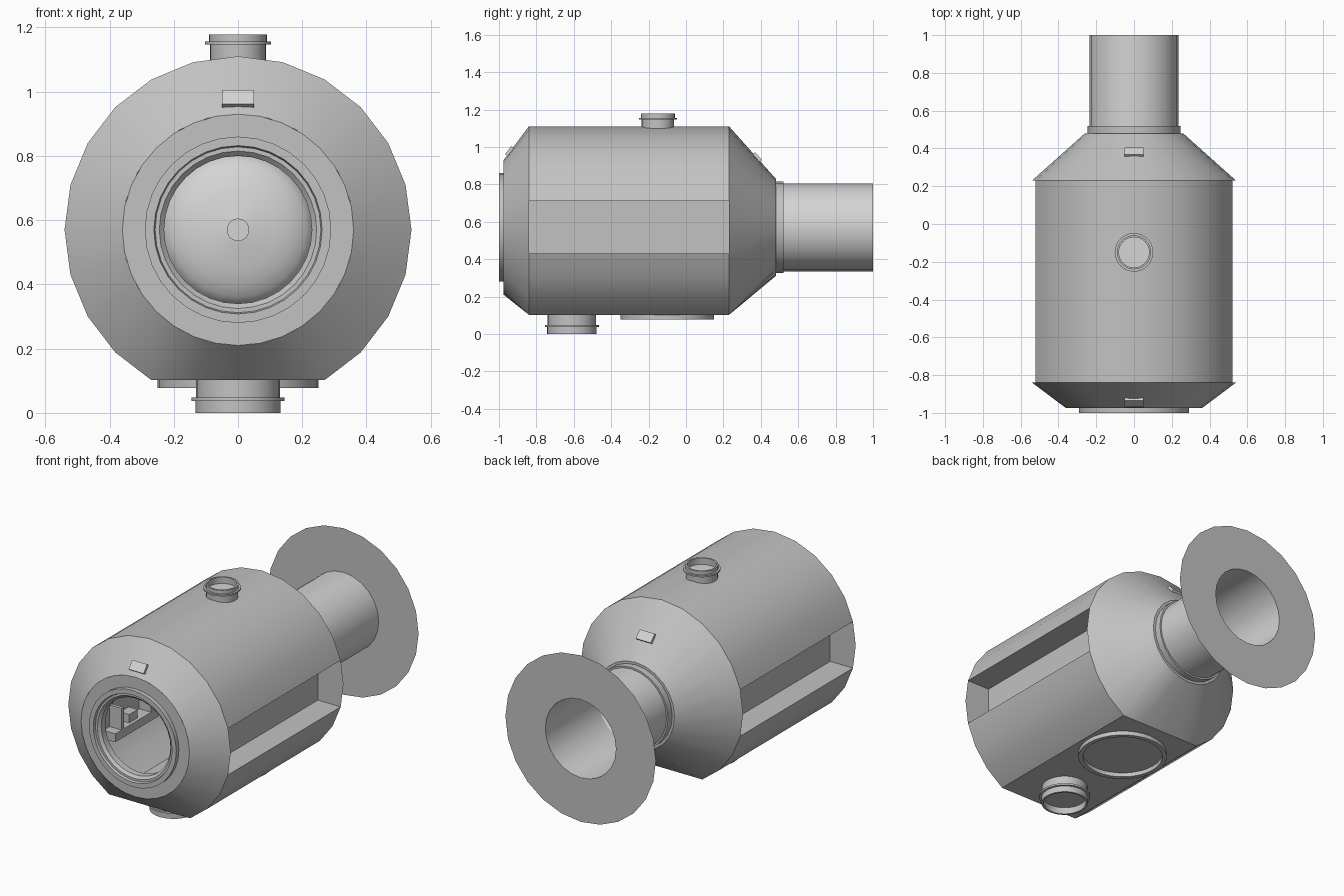
import bpy, bmesh, math
from mathutils import Matrix, Vector

if "Cube" in bpy.data.objects:
    bpy.data.objects.remove(bpy.data.objects["Cube"])

CZ, R, N = 0.57, 0.54, 24
Y0, Y1 = -0.84, 0.23


def material(name, v):
    m = bpy.data.materials.new(name)
    m.diffuse_color = (v, v, v, 1)
    m.use_nodes = True
    m.node_tree.nodes["Principled BSDF"].inputs["Base Color"].default_value = m.diffuse_color
    return m


HULL = material("hull_grey", 0.54)
PALE = material("pale_grey", 0.66)


def finish(bm, name, mat, smooth=True, fix_normals=True):
    bmesh.ops.remove_doubles(bm, verts=bm.verts, dist=1e-5)
    if fix_normals:
        bmesh.ops.recalc_face_normals(bm, faces=bm.faces)
    me = bpy.data.meshes.new(name)
    bm.to_mesh(me)
    bm.free()
    me.materials.append(mat)
    ob = bpy.data.objects.new(name, me)
    bpy.context.collection.objects.link(ob)
    if smooth:
        bpy.ops.object.select_all(action='DESELECT')
        ob.select_set(True)
        bpy.context.view_layer.objects.active = ob
        bpy.ops.object.shade_smooth_by_angle(angle=math.radians(32))
    return ob


def loft(bm, a, b):
    """Quads between two closed loops of points."""
    va, vb = [bm.verts.new(p) for p in a], [bm.verts.new(p) for p in b]
    for i in range(len(a)):
        j = (i + 1) % len(a)
        bm.faces.new((va[i], va[j], vb[j], vb[i]))


def lathe(name, profile, axis, centre, mat, segs=N):
    """Revolve (radius, position along axis) points; radius 0 closes the end."""
    bm = bmesh.new()

    def loop(r, h):
        r = max(r, 1e-6)
        pts = []
        for i in range(segs):
            t = 2 * math.pi * i / segs
            u, w = r * math.cos(t), r * math.sin(t)
            pts.append((centre[0] + u, h, centre[1] + w) if axis == 'Y'
                       else (centre[0] + u, centre[1] + w, h))
        return pts
    for p, q in zip(profile, profile[1:]):
        loft(bm, loop(*p), loop(*q))
    bmesh.ops.dissolve_degenerate(bm, dist=1e-5, edges=bm.edges)
    return finish(bm, name, mat)


def box(name, centre, size, mat, tilt=0):
    bm = bmesh.new()
    bmesh.ops.create_cube(bm, size=1, matrix=Matrix.Translation(centre)
                          @ Matrix.Rotation(tilt, 4, 'X') @ Matrix.Diagonal((*size, 1)))
    return finish(bm, name, mat, False)


def ring(r, y, flat=False, recess=False):
    """Hull cross-section: flattened bottom, optional side recesses."""
    pts = []
    for i in range(N):
        t = 2 * math.pi * i / N
        x, z = r * math.cos(t), CZ + r * math.sin(t)
        if flat:
            z = max(z, CZ - R * math.cos(math.pi / 6))
        if recess and i in (0, N // 2):
            s = 1 if i == 0 else -1
            h = R * math.sin(math.pi / 12)
            pts += [(s * 0.37, y, CZ - s * h), (s * 0.37, y, CZ + s * h)]
        else:
            pts.append((x, y, z))
    return pts


# Hull: middle with recessed sides, two cones, recess end walls
bm = bmesh.new()
loft(bm, ring(R, Y0, True, True), ring(R, Y1, True, True))
loft(bm, ring(0.36, -0.975), ring(R, Y0, True))
loft(bm, ring(R, Y1, True), ring(0.26, 0.48))
finish(bm, "hull", HULL)
bm = bmesh.new()
h = R * math.sin(math.pi / 12)
xo = R * math.cos(math.pi / 12)
for s in (1, -1):
    for y, d in ((Y0, 1), (Y1, -1)):
        pts = [(0.37, h), (xo, h), (R, 0), (xo, -h), (0.37, -h)]
        f = bm.faces.new([bm.verts.new((s * x, y, CZ + z)) for x, z in pts])
        f.normal_update()
        if f.normal.y * d < 0:
            f.normal_flip()
finish(bm, "recess_end_walls", HULL, False, False)

# Front docking ring around the open entrance
lathe("front_collar", [(0.36, -0.975), (0.29, -0.975), (0.29, -1.0), (0.262, -1.0),
                       (0.258, -0.985), (0.245, -0.985), (0.23, -0.97), (0.23, -0.93)],
      'Y', (0, CZ), HULL, 32)

# Rear tunnel, its collar, the thin flange and the inner domed hatch
lathe("rear_collar", [(0.26, 0.48), (0.245, 0.48), (0.245, 0.52), (0.235, 0.52)],
      'Y', (0, CZ), HULL)
lathe("rear_tunnel", [(0.235, 0.46), (0.235, 1.0)], 'Y', (0, CZ), PALE)
lathe("rear_flange", [(0.235, 1.0), (0.5, 1.0)], 'Y', (0, CZ), HULL)
dome = [(0.24 * math.sin(a * math.pi / 12), 0.52 - 0.09 * math.cos(a * math.pi / 12))
        for a in range(1, 7)]
lathe("hatch_dome", [(0.035, 0.43)] + dome[1:], 'Y', (0, CZ), PALE)
lathe("hatch_cap", [(0, 0.425), (0.035, 0.425), (0.035, 0.435)], 'Y', (0, CZ), PALE)

# Ports on top and underneath
lathe("top_port", [(0.087, 1.08), (0.087, 1.147), (0.102, 1.147), (0.102, 1.156), (0.09, 1.156),
                   (0.09, 1.178), (0.08, 1.178), (0.08, 1.13)], 'Z', (0, -0.15), HULL, 32)
lathe("top_port_lid", [(0.08, 1.14), (0, 1.14)], 'Z', (0, -0.15), PALE, 32)
lathe("bottom_port", [(0.13, 0.11), (0.13, 0.048), (0.145, 0.048), (0.145, 0.037), (0.132, 0.037),
                      (0.132, 0), (0.12, 0), (0.12, 0.04), (0, 0.04)],
      'Z', (0, -0.61), HULL, 32)
lathe("bottom_ring", [(0.25, 0.105), (0.25, 0.077), (0.225, 0.077), (0.225, 0.105)],
      'Z', (0, -0.10), HULL, 32)

# Small marker lamps on the cones
box("front_lamp", (0, -0.943, 0.977), (0.1, 0.055, 0.02), PALE, math.atan2(0.18, 0.135))
box("rear_lamp", (0, 0.38, 0.945), (0.1, 0.055, 0.02), PALE, -math.atan2(0.28, 0.25))

# Interior consoles along both side walls
for s, side in ((-1, "left"), (1, "right")):
    box(side + "_bench", (s * 0.33, -0.35, 0.40), (0.08, 0.8, 0.05), HULL)
    for k in range(3):
        y = -0.68 + k * 0.28
        box(f"{side}_divider_{k}", (s * 0.33, y, 0.49), (0.08, 0.02, 0.13), HULL)
        box(f"{side}_unit_{k}", (s * 0.34, y + 0.13, 0.45), (0.06, 0.08, 0.05), HULL)
